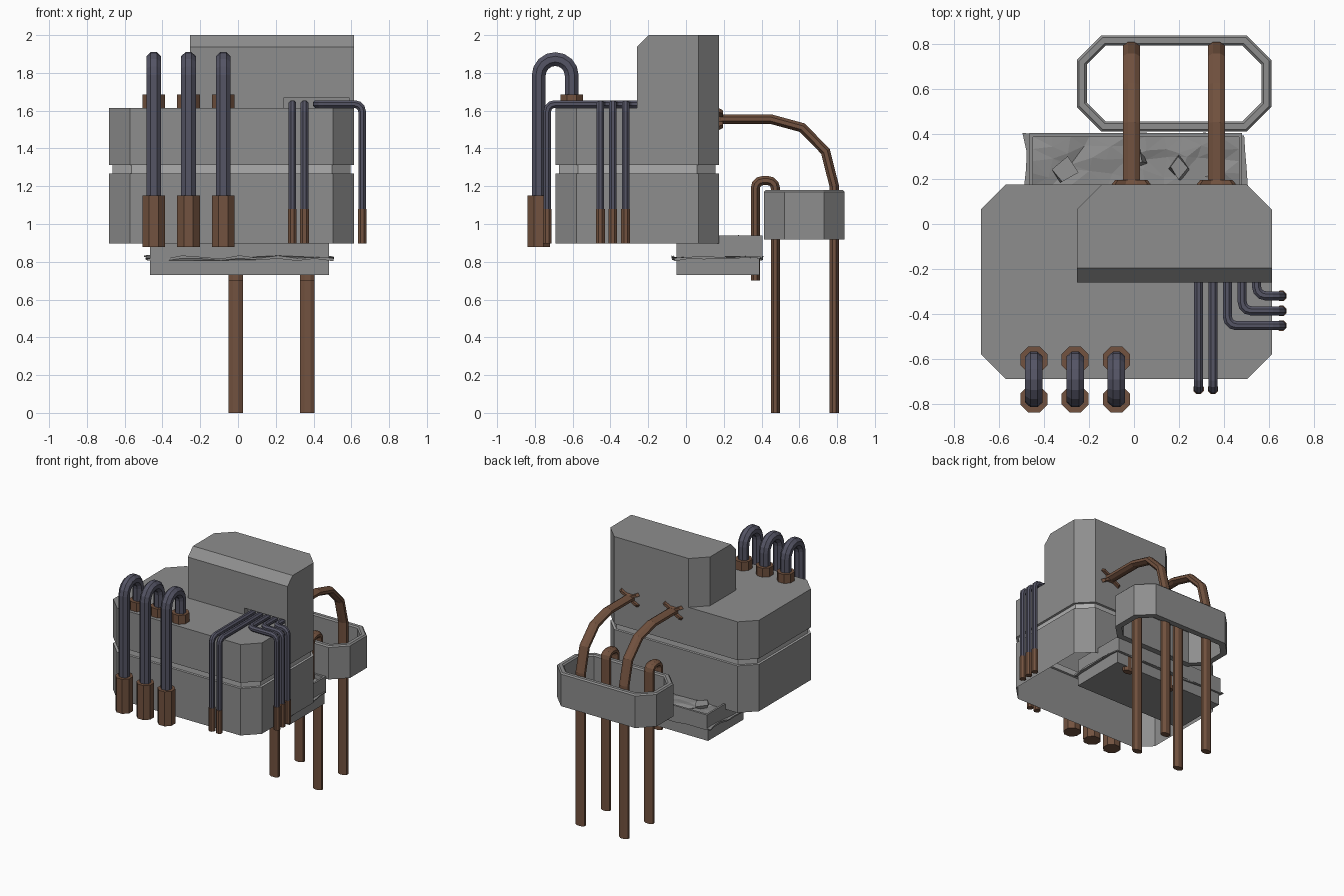
import bpy, bmesh, math, random
from mathutils import Vector as V

if "Cube" in bpy.data.objects:
    bpy.data.objects.remove(bpy.data.objects["Cube"])

random.seed(4)

def material(name, color):
    m = bpy.data.materials.new(name)
    m.diffuse_color = color
    m.use_nodes = True
    m.node_tree.nodes["Principled BSDF"].inputs["Base Color"].default_value = m.diffuse_color
    return m

GREY = material("grey", (0.27, 0.27, 0.27, 1))
PALE = material("pale_seam", (0.42, 0.42, 0.42, 1))
COPPER = material("copper", (0.17, 0.085, 0.05, 1))
RUBBER = material("dark_rubber", (0.09, 0.09, 0.13, 1))

def finish(name, bm, mat=GREY):
    bmesh.ops.recalc_face_normals(bm, faces=bm.faces)
    me = bpy.data.meshes.new(name)
    bm.to_mesh(me)
    bm.free()
    ob = bpy.data.objects.new(name, me)
    bpy.context.collection.objects.link(ob)
    me.materials.append(mat)
    return ob

def skin(loops, closed=False, caps=(True, True)):
    """Join equal-length point loops with quads; cap the ends unless closed."""
    bm = bmesh.new()
    rings = [[bm.verts.new(p) for p in lp] for lp in loops]
    pairs = list(zip(rings, rings[1:]))
    if closed:
        pairs.append((rings[-1], rings[0]))
    else:
        for ring, cap in zip((rings[0], rings[-1]), caps):
            if cap:
                bm.faces.new(ring)
    for a, b in pairs:
        for i in range(len(a)):
            j = (i + 1) % len(a)
            bm.faces.new((a[i], a[j], b[j], b[i]))
    return bm

def octo(x0, x1, y0, y1, z, c=0.11, o=0.0, front=True):
    """Chamfered rectangle inset by o; front=False keeps the front corners square."""
    x0, x1, y0, y1, c = x0 + o, x1 - o, y0 + o, y1 - o, c - 0.586 * o
    pts = [(x0 + c, y0), (x1 - c, y0), (x1, y0 + c)] if front else [(x0, y0), (x1, y0)]
    pts += [(x1, y1 - c), (x1 - c, y1), (x0 + c, y1), (x0, y1 - c)]
    if front:
        pts.append((x0, y0 + c))
    return [V((x, y, z)) for x, y in pts]

def box(name, x0, x1, y0, y1, z0, z1):
    rect = [(x0, y0), (x1, y0), (x1, y1), (x0, y1)]
    return finish(name, skin([[V((x, y, z)) for x, y in rect] for z in (z0, z1)]))

def fillet(pts, r, n=4):
    """Round the inner corners of a path with arcs."""
    pts = [V(p) for p in pts]
    out = [pts[0]]
    for a, c, b in zip(pts, pts[1:], pts[2:]):
        d1, d2 = (c - a).normalized(), (b - c).normalized()
        ang = d1.angle(d2)
        s = c - d1 * r * math.tan(ang / 2)
        nrm = (d2 - d1 * d1.dot(d2)).normalized()
        for k in range(n + 1):
            f = ang * k / n
            p = s + nrm * r * (1 - math.cos(f)) + d1 * r * math.sin(f)
            if (p - out[-1]).length > 1e-4:
                out.append(p)
    return out + [pts[-1]]

def pipe(name, path, w, h, mat, side=(1, 0, 0)):
    """Eight-sided mitred sweep, half width w along side and h across it."""
    path = [V(p) for p in path]
    d = (path[1] - path[0]).normalized()
    u = V(side)
    t = d.cross(u)
    k = 1 / math.cos(math.pi / 8)
    angs = [math.pi / 8 + i * math.pi / 4 for i in range(8)]
    loops = [[path[0] + u * w * k * math.cos(a) + t * h * k * math.sin(a) for a in angs]]
    for i in range(1, len(path)):
        d = (path[i] - path[i - 1]).normalized()
        n = d + (path[i + 1] - path[i]).normalized() if i + 1 < len(path) else d
        loops.append([v + d * ((path[i] - v).dot(n) / d.dot(n)) for v in loops[-1]])
    return finish(name, skin(loops), mat)

# Main body, open underneath, with a paler recessed seam
body = finish("main_body", skin([octo(-0.682, 0.614, -0.69, 0.175, z, o=o) for z, o in
       ((0.898, 0), (1.268, 0), (1.268, 0.018), (1.313, 0.018), (1.313, 0), (1.615, 0))],
       caps=(False, True)))
body.data.materials.append(PALE)
for f in body.data.polygons:
    f.material_index = int(1.26 < f.center.z < 1.32)

# Upper housing: bevelled front top edge and a slot for the thin hoses
bm = skin([octo(-0.255, 0.614, -0.26, 0.175, z, front=False) for z in (1.615, 2.0)])
edge = [e for e in bm.edges if all(v.co.z > 1.9 and v.co.y < -0.25 for v in e.verts)]
bmesh.ops.bevel(bm, geom=edge, offset=0.063, segments=1, affect='EDGES')
housing = finish("upper_housing", bm)
cutter = box("slot_cutter", 0.24, 0.59, -0.3, -0.22, 1.58, 1.667)
cutter.hide_render = True
mod = housing.modifiers.new("slot", 'BOOLEAN')
mod.operation, mod.solver, mod.object = 'DIFFERENCE', 'EXACT', cutter
bpy.context.view_layer.objects.active = housing
bpy.ops.object.modifier_apply(modifier="slot")
bpy.data.objects.remove(cutter)

# Open clamp ring at the back
R = (-0.255, 0.612, 0.412, 0.84)
finish("clamp_ring", skin([octo(*R, z, o=o) for z, o in
       ((0.918, 0), (1.17, 0), (1.18, 0.01), (1.18, 0.035), (1.17, 0.045), (0.918, 0.045))], closed=True))

# Broken slab below: lower block, upper tray, ragged crack between
box("slab_lower", -0.465, 0.482, -0.05, 0.39, 0.73, 0.82)
box("slab_upper", -0.465, 0.482, -0.05, 0.17, 0.82, 0.94)
box("tray_floor", -0.465, 0.482, 0.17, 0.405, 0.82, 0.885)
box("tray_rim_back", -0.465, 0.482, 0.388, 0.405, 0.885, 0.94)
box("tray_rim_left", -0.465, -0.45, 0.17, 0.388, 0.885, 0.94)
box("tray_rim_right", 0.467, 0.482, 0.17, 0.388, 0.885, 0.94)

corners = [V((-0.465, -0.05)), V((0.482, -0.05)), V((0.482, 0.39)), V((-0.465, 0.39))]
mid = V((0.0085, 0.17))
top, bot = [], []
for i, n in enumerate((10, 6, 10, 6)):
    for k in range(n):
        p = corners[i].lerp(corners[(i + 1) % 4], k / n)
        p += (p - mid).normalized() * random.uniform(0.008, 0.028 if k else 0.045)
        p.y = min(p.y, 0.412)
        z = 0.82 + random.uniform(-0.01, 0.01)
        h = random.uniform(0.003, 0.009)
        top.append(V((p.x, p.y, z + h)))
        bot.append(V((p.x, p.y, z - h)))
finish("crack_edge", skin([bot, top]))

# Rubble filling the tray
bm = bmesh.new()
bmesh.ops.create_grid(bm, x_segments=11, y_segments=4, size=0.5)
for v in bm.verts:
    inner = abs(v.co.x) < 0.49 and abs(v.co.y) < 0.49
    jx, jy = (random.uniform(-0.02, 0.02) for _ in range(2)) if inner else (0, 0)
    v.co = (0.0085 + v.co.x * 0.917 + jx, 0.28 + v.co.y * 0.218 + jy, random.uniform(0.893, 0.915))
bmesh.ops.triangulate(bm, faces=bm.faces)
finish("rubble_bed", bm)
for i, (x, y) in enumerate(((-0.31, 0.24), (0.0, 0.29), (0.2, 0.25))):
    bm = bmesh.new()
    bmesh.ops.create_cube(bm, size=0.075)
    for v in bm.verts:
        v.co += V([random.uniform(-0.012, 0.012) for _ in range(3)])
        v.co.z *= 0.45
    ob = finish(f"rubble_stone_{i}", bm)
    ob.location = (x, y, 0.912)
    ob.rotation_euler = (random.uniform(-0.2, 0.2), random.uniform(-0.2, 0.2), random.uniform(0.3, 0.9))

# Copper pipes at the back, two long and two hooked
cross = [(0.04, 0.013), (0.085, 0.035), (0.07, 0.055), (0.025, 0.03)]
cross += [(-a, b) for a, b in reversed(cross)]
cross += [(a, -b) for a, b in reversed(cross)]
for i, x in enumerate((-0.012, 0.367)):
    arc = [(0.15, 1.555), (0.45, 1.555), (0.615, 1.51), (0.738, 1.385), (0.785, 1.2), (0.785, 0)]
    pipe(f"long_pipe_{i}", [(x, y, z) for y, z in arc], 0.038, 0.025, COPPER)
    hook = [(x, 0.367, 0.70), (x, 0.367, 1.23), (x, 0.473, 1.23), (x, 0.473, 0)]
    pipe(f"hook_pipe_{i}", fillet(hook, 0.04, 3), 0.038, 0.024, COPPER)
    finish(f"pipe_flange_{i}", skin([[V((x + a * s, y, 1.555 + b * s)) for a, b in cross]
           for y, s in ((0.17, 1.05), (0.18, 1), (0.195, 0.85))]), COPPER)

# Thick hoses at the front with copper sockets and collars
for i, x in enumerate((-0.446, -0.262, -0.078)):
    path = [(x, -0.78, 1.0), (x, -0.78, 1.873), (x, -0.605, 1.873), (x, -0.605, 1.63)]
    pipe(f"thick_hose_{i}", fillet(path, 0.0875, 4), 0.039, 0.036, RUBBER)
    pipe(f"hose_socket_{i}", [(x, -0.78, 0.878), (x, -0.78, 1.15)], 0.06, 0.06, COPPER)
    pipe(f"hose_collar_{i}", [(x, -0.605, 1.61), (x, -0.605, 1.685)], 0.06, 0.06, COPPER)

# Thin hoses: two run to the front, three turn off to the right side
Z = 1.635
runs = [[(x, -0.2, Z), (x, -0.735, Z), (x, -0.735, 0.95)] for x in (0.288, 0.352)]
runs += [[(x, -0.2, Z), (x, y, Z), (0.657, y, Z), (0.657, y, 0.95)]
         for x, y in ((0.416, -0.453), (0.482, -0.387), (0.546, -0.32))]
for i, run in enumerate(runs):
    pipe(f"thin_hose_{i}", fillet(run, 0.04, 3), 0.02, 0.02, RUBBER)
    x, y, _ = run[-1]
    pipe(f"thin_hose_tip_{i}", [(x, y, 0.898), (x, y, 1.08)], 0.023, 0.023, COPPER)
